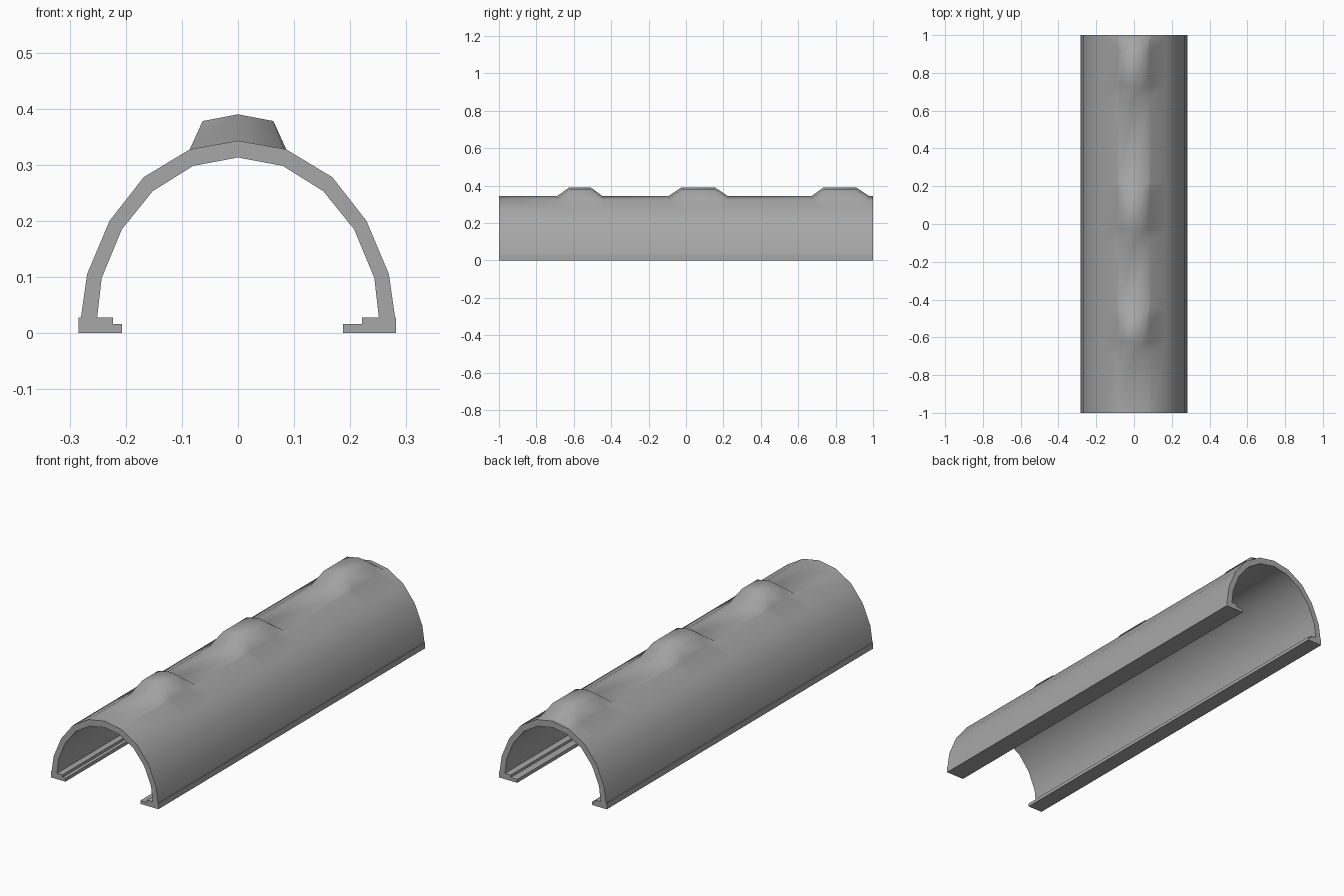
import bpy
import math

if "Cube" in bpy.data.objects:
    bpy.data.objects.remove(bpy.data.objects["Cube"])

grey = bpy.data.materials.new("dark_grey")
grey.diffuse_color = (.39, .39, .39, 1)
grey.use_nodes = True
grey.node_tree.nodes["Principled BSDF"].inputs["Base Color"].default_value = grey.diffuse_color


def make(name, verts, faces, angle):
    me = bpy.data.meshes.new(name)
    me.from_pydata(verts, [], faces)
    me.materials.append(grey)
    ob = bpy.data.objects.new(name, me)
    bpy.context.collection.objects.link(ob)
    # consistent normals
    bpy.ops.object.select_all(action='DESELECT')
    bpy.context.view_layer.objects.active = ob
    ob.select_set(True)
    bpy.ops.object.mode_set(mode='EDIT')
    bpy.ops.mesh.select_all(action='SELECT')
    bpy.ops.mesh.normals_make_consistent(inside=False)
    bpy.ops.object.mode_set(mode='OBJECT')
    bpy.ops.object.shade_smooth_by_angle(angle=math.radians(angle))


def loft(name, sections, angle):
    """Skin closed (y, profile) sections and cap both ends."""
    k = len(sections[0][1])
    v = [(x, y, z) for y, prof in sections for x, z in prof]
    f = [(r*k + i, r*k + (i + 1) % k, (r + 1)*k + (i + 1) % k, (r + 1)*k + i)
         for r in range(len(sections) - 1) for i in range(k)]
    f += [tuple(range(k)), tuple(range(len(v) - k, len(v)))]
    make(name, v, f, angle)


def arc(half):
    """Mirror a crown-to-foot half profile into a full left-to-right arch."""
    return [(-x, z) for x, z in reversed(half[1:])] + half


# arched shell with the raised crown humps blended into its outer skin
side = [(.086, .3275), (.168, .278), (.229, .2), (.269, .105), (.28, .028)]
inner = arc([(0, .313), (.08, .298), (.152, .253), (.207, .185), (.243, .098), (.251, .028)])
flat = arc([(0, .343), (.081, .3285)] + side) + inner[::-1]
raised = arc([(0, .39), (.063, .378)] + side) + inner[::-1]
sections = [(-1, flat)]
for ys in ((-.69, -.625, -.51, -.445), (-.095, -.025, .155, .225), (.67, .735, .91, .98)):
    sections += list(zip(ys, (flat, raised, raised, flat)))
sections.append((1, flat))
loft("arched_shell", sections, 75)

# stepped rails along both lower edges
for name, out, step, lip in (("left_rail", -.284, -.223, -.207),
                             ("right_rail", .282, .221, .187)):
    prof = [(out, 0), (lip, 0), (lip, .016), (step, .016), (step, .028), (out, .028)]
    loft(name, [(-1, prof), (1, prof)], 30)
